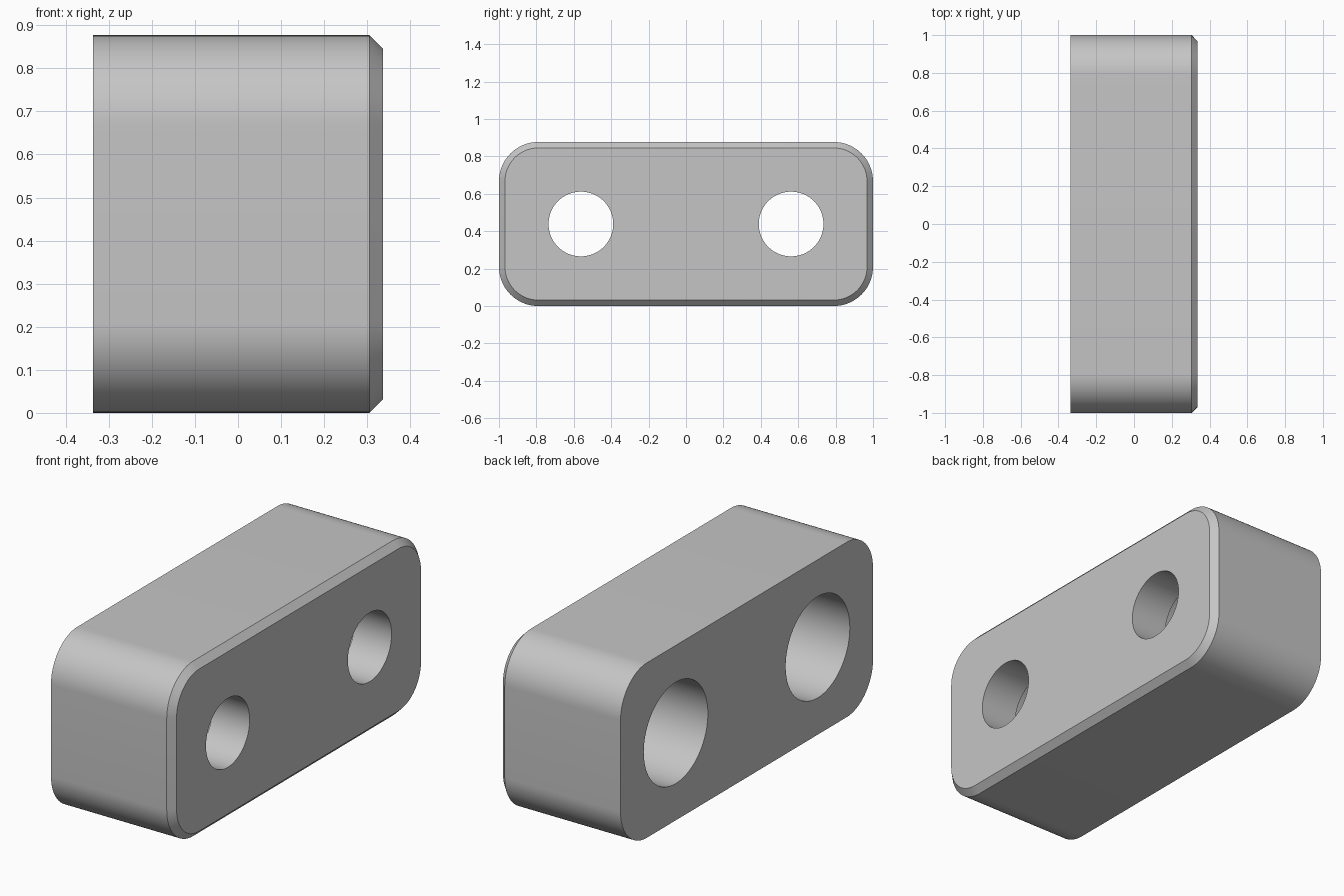
import bpy, bmesh
from math import sin, cos, pi

cube = bpy.data.objects.get("Cube")
if cube:
    bpy.data.objects.remove(cube, do_unlink=True)

HALF_X, HEIGHT, CHAMFER, CORNER = 0.337, 0.877, 0.032, 0.21
MID_Z = HEIGHT / 2
HOLE_Y, BORE_R, COUNTERBORE_R, STEP_X = 0.562, 0.173, 0.254, 0.13

grey = bpy.data.materials.new("plain grey")
grey.use_nodes = True
grey.diffuse_color = (0.56, 0.56, 0.56, 1)
grey.node_tree.nodes["Principled BSDF"].inputs["Base Color"].default_value = (0.56, 0.56, 0.56, 1)


def rounded_outline(inset, steps=20):
    """Rounded rectangle in the YZ plane, shrunk by inset."""
    radius = CORNER - inset
    cy, cz = 1 - CORNER, MID_Z - CORNER
    points = []
    for i, (sy, sz) in enumerate([(1, 1), (-1, 1), (-1, -1), (1, -1)]):
        for k in range(steps + 1):
            a = (i + k / steps) * pi / 2
            points.append((sy * cy + radius * cos(a), MID_Z + sz * cz + radius * sin(a)))
    return points


def circle(y, radius, steps=80):
    return [(y + radius * cos(2 * pi * k / steps), MID_Z + radius * sin(2 * pi * k / steps))
            for k in range(steps)]


def loft(name, sections):
    """Solid along X through (x, outline) sections, capped at both ends."""
    bm = bmesh.new()
    rings = [[bm.verts.new((x, y, z)) for y, z in outline] for x, outline in sections]
    for a, b in zip(rings, rings[1:]):
        n = len(a)
        for i in range(n):
            j = (i + 1) % n
            bm.faces.new((a[i], a[j], b[j], b[i]))
    bm.faces.new(rings[0])
    bm.faces.new(rings[-1])
    bmesh.ops.recalc_face_normals(bm, faces=bm.faces)
    mesh = bpy.data.meshes.new(name)
    bm.to_mesh(mesh)
    bm.free()
    obj = bpy.data.objects.new(name, mesh)
    bpy.context.collection.objects.link(obj)
    mesh.materials.append(grey)
    return obj


# Rounded block with one chamfered end
block = loft("block", [
    (-HALF_X, rounded_outline(0)),
    (HALF_X - CHAMFER, rounded_outline(0)),
    (HALF_X, rounded_outline(CHAMFER)),
])
bpy.context.view_layer.objects.active = block
block.select_set(True)

# Two stepped bolt holes, wide at the flat end
for side in (-1, 1):
    y = side * HOLE_Y
    cutter = loft("hole_cutter", [
        (-HALF_X - 0.1, circle(y, COUNTERBORE_R)),
        (STEP_X, circle(y, COUNTERBORE_R)),
        (STEP_X, circle(y, BORE_R)),
        (HALF_X + 0.1, circle(y, BORE_R)),
    ])
    cutter.hide_render = True
    cut = block.modifiers.new("hole", 'BOOLEAN')
    cut.operation = 'DIFFERENCE'
    cut.solver = 'EXACT'
    cut.object = cutter
    bpy.ops.object.modifier_apply(modifier=cut.name)
    bpy.data.objects.remove(cutter, do_unlink=True)

bpy.ops.object.select_all(action='DESELECT')
block.select_set(True)
bpy.ops.object.shade_smooth_by_angle(angle=pi / 6)
